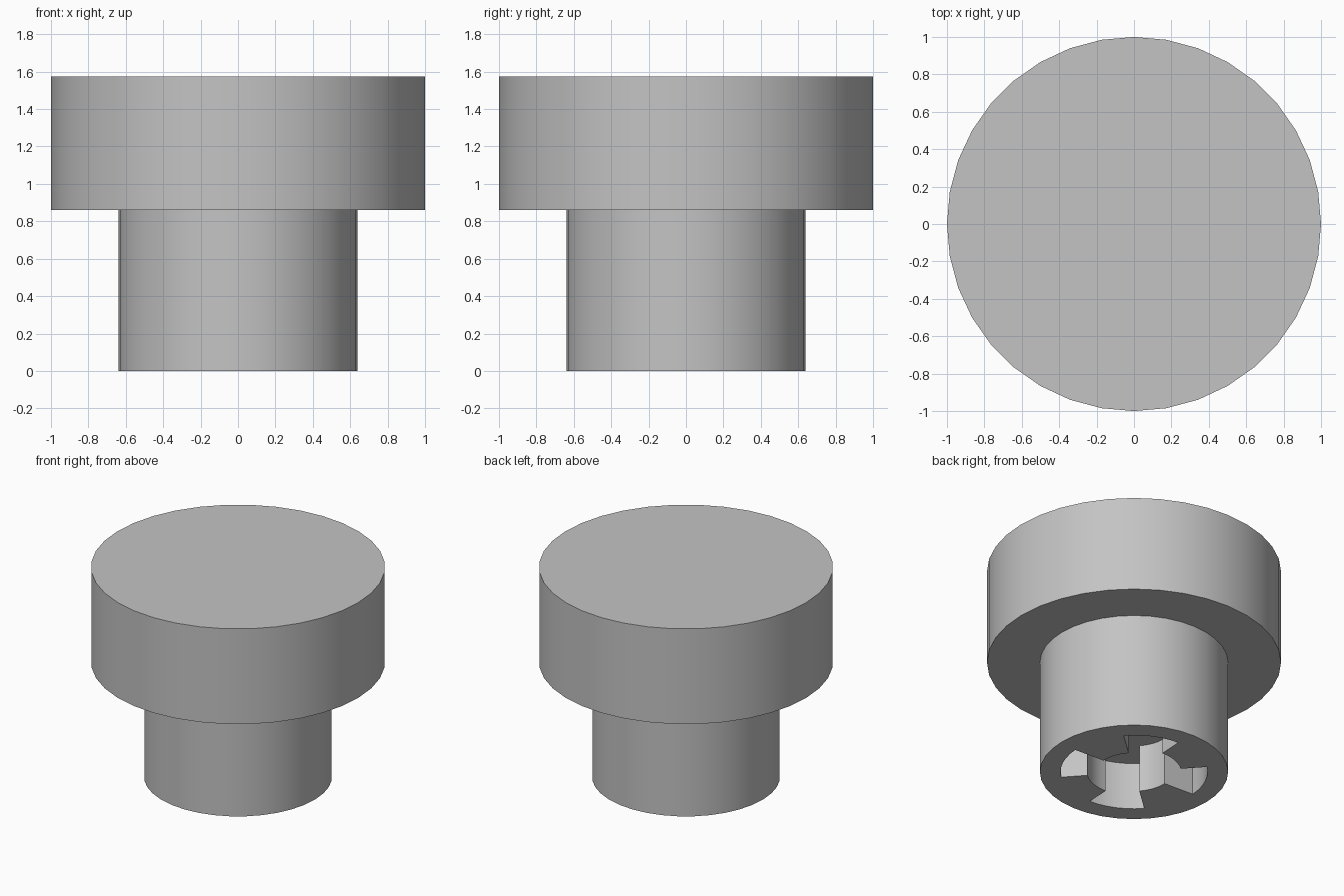
import bpy, bmesh, math

cube = bpy.data.objects.get("Cube")
if cube:
    bpy.data.objects.remove(cube, do_unlink=True)

SIDES = 36
STEM_R, CAP_R = 0.64, 1.0
STEM_TOP, CAP_TOP = 0.86, 1.575
RECESS_DEPTH = 0.355

grey = bpy.data.materials.new("plain grey")
grey.use_nodes = True
colour = (0.55, 0.55, 0.55, 1)
grey.diffuse_color = colour
grey.node_tree.nodes["Principled BSDF"].inputs["Base Color"].default_value = colour


def make_object(name, bm):
    bmesh.ops.recalc_face_normals(bm, faces=bm.faces)
    mesh = bpy.data.meshes.new(name)
    bm.to_mesh(mesh)
    bm.free()
    obj = bpy.data.objects.new(name, mesh)
    bpy.context.collection.objects.link(obj)
    mesh.materials.append(grey)
    return obj


def prism(bm, outline, bottom, top):
    face = bm.faces.new([bm.verts.new((x, y, bottom)) for x, y in outline])
    result = bmesh.ops.extrude_face_region(bm, geom=[face])
    moved = [v for v in result["geom"] if isinstance(v, bmesh.types.BMVert)]
    bmesh.ops.translate(bm, verts=moved, vec=(0, 0, top - bottom))


def arc(radius, start, end, steps):
    angles = [math.radians(start + (end - start) * i / steps) for i in range(steps + 1)]
    return [(radius * math.cos(a), radius * math.sin(a)) for a in angles]


# Wide cap and narrower stem, turned as one body
bm = bmesh.new()
rings = []
for radius, z in ((STEM_R, 0), (STEM_R, STEM_TOP), (CAP_R, STEM_TOP), (CAP_R, CAP_TOP)):
    rings.append([bm.verts.new((x, y, z)) for x, y in arc(radius, 0, 360, SIDES)[:-1]])
for lower, upper in zip(rings, rings[1:]):
    for i in range(SIDES):
        j = (i + 1) % SIDES
        bm.faces.new((lower[i], lower[j], upper[j], upper[i]))
bm.faces.new(rings[0])
bm.faces.new(rings[-1])
knob = make_object("knob_body", bm)

# Socket in the stem: four wide slots between two long and two short teeth
outline = []
for k in range(4):
    start = 42 + 90 * k
    tooth_radius = 0.32 if k % 2 == 0 else 0.26
    outline += arc(0.5, start, start + 45, 6)
    outline += arc(tooth_radius, start + 45, start + 90, 6)
bm = bmesh.new()
prism(bm, outline, -0.1, RECESS_DEPTH)
cutter = make_object("socket_cutter", bm)
cutter.hide_render = True

cut = knob.modifiers.new("socket", "BOOLEAN")
cut.operation = "DIFFERENCE"
cut.solver = "EXACT"
cut.object = cutter
bpy.ops.object.select_all(action="DESELECT")
bpy.context.view_layer.objects.active = knob
knob.select_set(True)
bpy.ops.object.modifier_apply(modifier=cut.name)
bpy.data.objects.remove(cutter, do_unlink=True)

bpy.ops.object.shade_smooth_by_angle(angle=math.radians(30))
